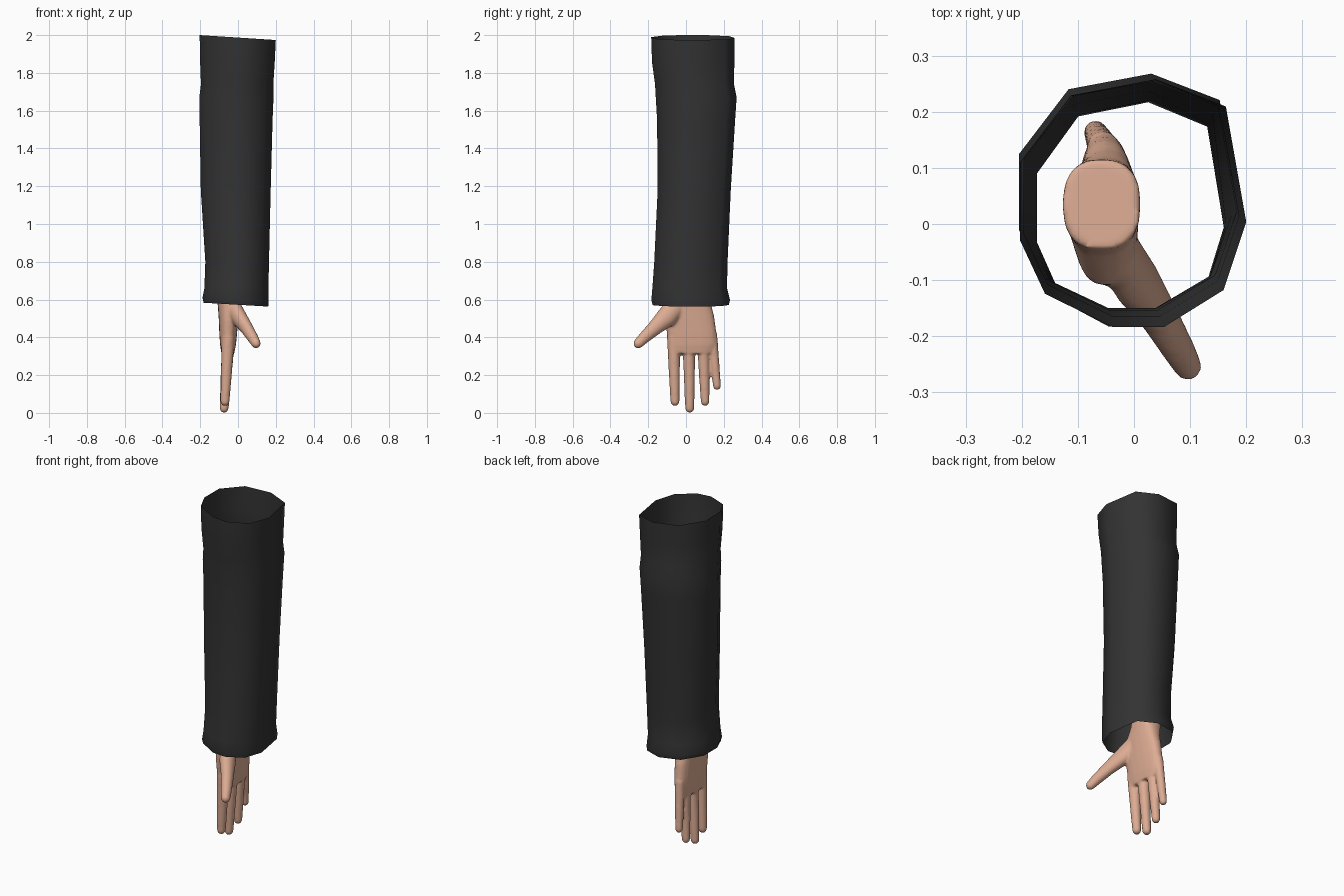
import bpy, bmesh, math
from mathutils import Vector

if "Cube" in bpy.data.objects:
    bpy.data.objects.remove(bpy.data.objects["Cube"])


def material(name, rgb):
    m = bpy.data.materials.new(name)
    m.diffuse_color = (*rgb, 1)
    m.use_nodes = True
    m.node_tree.nodes["Principled BSDF"].inputs["Base Color"].default_value = m.diffuse_color
    return m


def make_object(bm, name, mat):
    bmesh.ops.recalc_face_normals(bm, faces=bm.faces)
    for f in bm.faces:
        f.smooth = True
    me = bpy.data.meshes.new(name)
    bm.to_mesh(me)
    bm.free()
    me.materials.append(mat)
    ob = bpy.data.objects.new(name, me)
    bpy.context.collection.objects.link(ob)
    return ob


def bridge(bm, rings):
    for a, b in zip(rings, rings[1:]):
        n = len(a)
        for i in range(n):
            bm.faces.new((a[i], a[(i + 1) % n], b[(i + 1) % n], b[i]))


skin = material("skin", (0.72, 0.41, 0.29))
cloth = material("black cloth", (0.033, 0.033, 0.033))

# Sleeve: an open, slightly irregular ten-sided cloth tube
section = [(-.55, .87), (.2, 1), (.82, .78), (1, -.15), (.8, -.7),
           (.27, -1), (-.18, -1), (-.78, -.73), (-1, -.3), (-1, .33)]
# z, x min, x max, y min, y max, tilt in z across x
sleeve_rings = [
    (1.987, -.203, .200, -.184, .258, -.013),
    (1.86, -.201, .194, -.180, .256, -.010),
    (1.74, -.196, .187, -.164, .254, 0),
    (1.67, -.205, .188, -.160, .268, 0),
    (1.55, -.203, .183, -.153, .260, 0),
    (1.18, -.197, .173, -.150, .237, 0),
    (.80, -.173, .164, -.168, .220, 0),
    (.66, -.178, .161, -.178, .217, 0),
    (.60, -.188, .162, -.183, .233, -.008),
    (.573, -.182, .160, -.177, .226, -.010),
]
bm = bmesh.new()
rings = []
for z, x0, x1, y0, y1, tilt in sleeve_rings:
    rings.append([bm.verts.new(((x0 + x1) / 2 + u * (x1 - x0) / 2,
                                (y0 + y1) / 2 + v * (y1 - y0) / 2,
                                z + u * tilt)) for u, v in section])
bridge(bm, rings)
make_object(bm, "sleeve", cloth)


# Closed tube through stations (x, y, z, half width, half thickness)
def tube(bm, stations, round_tip=True, power=1.0, sides=20):
    st = [(Vector(s[:3]), s[3], s[4]) for s in stations]
    if round_tip:
        end, w, t = st[-1]
        d = (end - st[-2][0]).normalized()
        start = end - d * w
        st[-1] = (start, w, t)
        for a in (25, 50, 70, 84):
            a = math.radians(a)
            st.append((start + d * w * math.sin(a), w * math.cos(a), t * math.cos(a)))
    rings = []
    for i, (p, w, t) in enumerate(st):
        d = (st[min(i + 1, len(st) - 1)][0] - st[max(i - 1, 0)][0]).normalized()
        thick = (Vector((1, 0, 0)) - d * d.x).normalized()
        wide = d.cross(thick)
        ring = []
        for k in range(sides):
            a = 2 * math.pi * k / sides
            c, s = math.cos(a), math.sin(a)
            c = math.copysign(abs(c) ** power, c)
            s = math.copysign(abs(s) ** power, s)
            ring.append(bm.verts.new(p + wide * w * c + thick * t * s))
        rings.append(ring)
    bridge(bm, rings)
    bm.faces.new(rings[0])
    bm.faces.new(rings[-1])


bm = bmesh.new()
# Wrist and palm, palm facing +x
palm = [(-.058, .035, .74, .080, .070), (-.056, .032, .66, .088, .066),
        (-.050, .012, .58, .122, .058), (-.050, .020, .50, .130, .052),
        (-.052, .030, .42, .131, .047), (-.053, .032, .36, .130, .042),
        (-.054, .032, .315, .112, .034)]
for s in range(len(palm)):          # wrist and palm run straight down
    x, y, z, w, t = palm[s]
    palm[s] = (x, y, z, w, t)
tube(bm, palm, round_tip=False, power=0.8)

# Four fingers: base, tip, base radius, tip radius
fingers = [((-.052, -.066, .40), (-.070, -.058, .036), .035, .024),
           ((-.050, .015, .40), (-.075, .020, .000), .035, .024),
           ((-.052, .090, .40), (-.072, .102, .036), .034, .023),
           ((-.055, .137, .42), (-.070, .166, .121), .028, .021)]
for base, tip, r0, r1 in fingers:
    b, e = Vector(base), Vector(tip)
    path = []
    for f in (0, .35, .65, 1):
        r = r0 + (r1 - r0) * f
        path.append((*b.lerp(e, f), r, r))
    tube(bm, path)

# Thumb, spread towards the front right
tube(bm, [(-.035, -.040, .58, .055, .040), (.005, -.105, .505, .055, .042),
          (.045, -.165, .450, .040, .034), (.080, -.225, .395, .031, .029),
          (.105, -.270, .350, .027, .025)])

hand = make_object(bm, "hand", skin)
# Fuse the overlapping tubes into one soft skin
rm = hand.modifiers.new("fuse", "REMESH")
rm.mode = "VOXEL"
rm.voxel_size = 0.007
rm.use_smooth_shade = True
sm = hand.modifiers.new("soften", "SMOOTH")
sm.factor = 0.5
sm.iterations = 6
